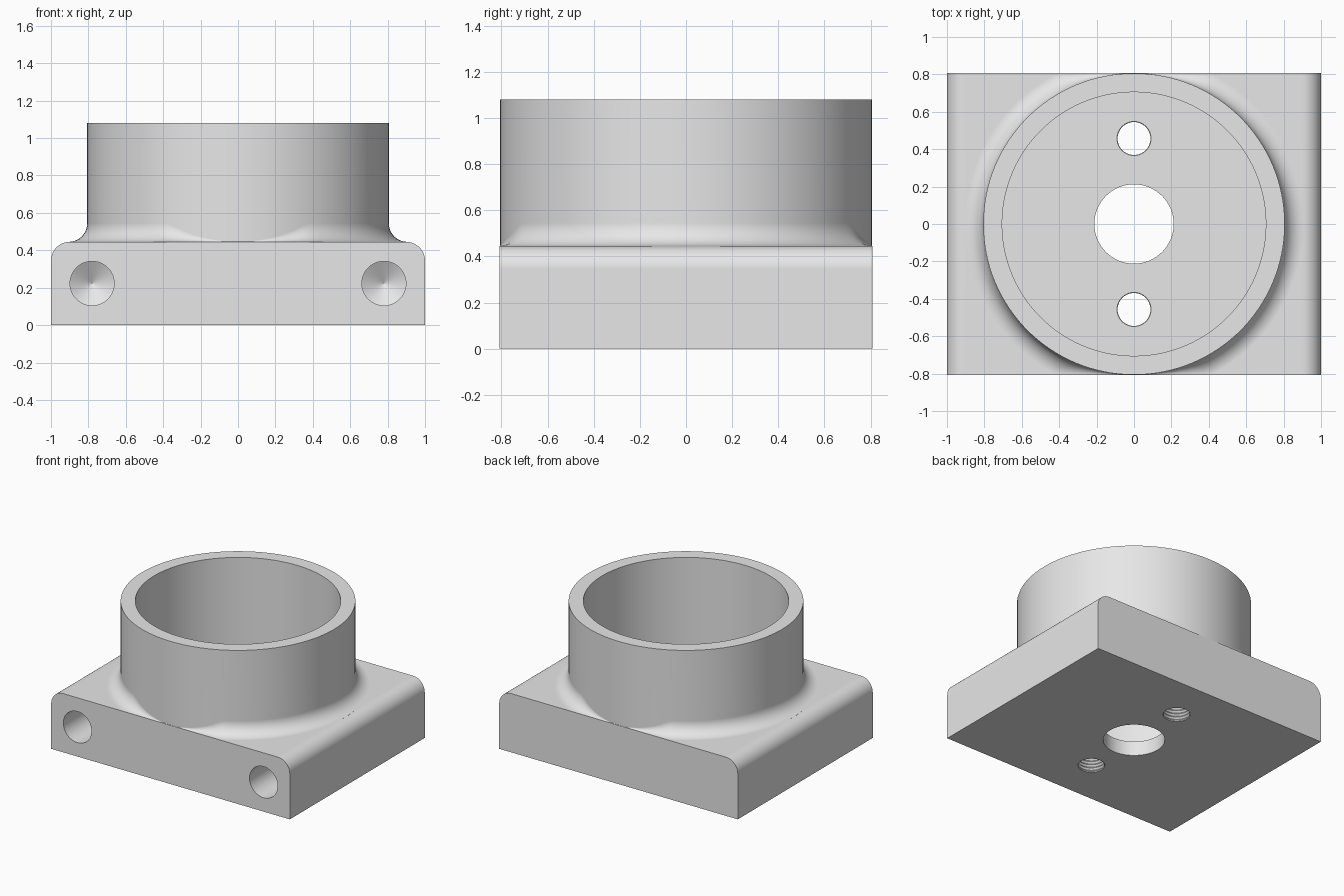
import bpy, bmesh, math
from mathutils import Matrix

if "Cube" in bpy.data.objects:
    bpy.data.objects.remove(bpy.data.objects["Cube"])

HALF_X, HALF_Y, BASE_Z, TOP_Z = 1.0, 0.808, 0.445, 1.08
R_OUT, R_IN, FILLET, FLOOR = 0.806, 0.705, 0.10, 0.11
SEG = 128

grey = bpy.data.materials.new("plain grey")
grey.diffuse_color = (0.8, 0.8, 0.8, 1)
grey.use_nodes = True
grey.node_tree.nodes["Principled BSDF"].inputs["Base Color"].default_value = grey.diffuse_color


def make_object(name, bm):
    bmesh.ops.recalc_face_normals(bm, faces=bm.faces)
    mesh = bpy.data.meshes.new(name)
    bm.to_mesh(mesh)
    bm.free()
    mesh.materials.append(grey)
    ob = bpy.data.objects.new(name, mesh)
    bpy.context.collection.objects.link(ob)
    return ob


def lathe(name, profile, seg=SEG, matrix=Matrix()):
    """Closed solid from stacked rings; profile(angle) gives (radius, z) points."""
    bm = bmesh.new()
    cols = []
    for i in range(seg):
        a = 2 * math.pi * i / seg
        cols.append([bm.verts.new((r * math.cos(a), r * math.sin(a), z))
                     for r, z in profile(a)])
    for i in range(seg):
        c, d = cols[i], cols[(i + 1) % seg]
        for j in range(len(c) - 1):
            bm.faces.new((c[j], d[j], d[j + 1], c[j + 1]))
    bm.faces.new([c[0] for c in cols])
    bm.faces.new([c[-1] for c in cols])
    bm.transform(matrix)
    return make_object(name, bm)


def boolean(target, tool, operation):
    mod = target.modifiers.new(tool.name, 'BOOLEAN')
    mod.operation, mod.solver, mod.object = operation, 'EXACT', tool
    bpy.context.view_layer.objects.active = target
    bpy.ops.object.modifier_apply(modifier=mod.name)
    bpy.data.objects.remove(tool)


# Base block with rounded long top edges
bm = bmesh.new()
outline = [(-HALF_X, 0), (HALF_X, 0)]
for side in (1, -1):
    arc = [(side * (HALF_X - FILLET + FILLET * math.cos(t)),
            BASE_Z - FILLET + FILLET * math.sin(t))
           for t in (math.pi / 2 * k / 10 for k in range(11))]
    outline += arc if side == 1 else arc[::-1]
face = bm.faces.new([bm.verts.new((x, -HALF_Y, z)) for x, z in outline])
ext = bmesh.ops.extrude_face_region(bm, geom=[face])
for v in ext["geom"]:
    if isinstance(v, bmesh.types.BMVert):
        v.co.y = HALF_Y
housing = make_object("housing", bm)


# Collar whose root fillet narrows where it meets the front and back faces
def collar_profile(a):
    reach = HALF_Y / max(abs(math.sin(a)), 1e-6)
    f = min(FILLET, reach - R_OUT - 0.0005)
    pts = [(R_OUT + f, 0.3)]
    for k in range(11):
        t = math.pi / 2 * k / 10
        pts.append((R_OUT + f - f * math.sin(t), BASE_Z + f - f * math.cos(t)))
    return pts + [(R_OUT, TOP_Z)]


boolean(housing, lathe("collar", collar_profile), 'UNION')

# Deep round cavity and central through hole
boolean(housing, lathe("cavity", lambda a: [(R_IN, FLOOR), (R_IN, 1.3)]), 'DIFFERENCE')
boolean(housing, lathe("centre_hole", lambda a: [(0.212, -0.1), (0.212, 0.3)], 64),
        'DIFFERENCE')

# Threaded screw holes in the floor
thread = [(0.088 if k % 2 else 0.099, -0.0313 + 0.0125 * k) for k in range(15)]
for y in (-0.457, 0.457):
    boolean(housing, lathe("screw_hole", lambda a: thread, 40,
                           Matrix.Translation((0, y, 0))), 'DIFFERENCE')

# Blind drilled holes in the front, with conical ends
drill = [(0.118, -0.1), (0.118, 0.4), (0.0005, 0.47)]
for x in (-0.78, 0.78):
    boolean(housing, lathe("drilled_hole", lambda a: drill, 48,
                           Matrix.Translation((x, -HALF_Y, 0.223))
                           @ Matrix.Rotation(-math.pi / 2, 4, 'X')), 'DIFFERENCE')

# Smooth curved walls, crisp rims, flat faces kept flat
bpy.ops.object.select_all(action='DESELECT')
housing.select_set(True)
bpy.context.view_layer.objects.active = housing
bpy.ops.object.shade_smooth_by_angle(angle=math.radians(30))
normals = housing.modifiers.new("even_normals", 'WEIGHTED_NORMAL')
normals.keep_sharp = True
